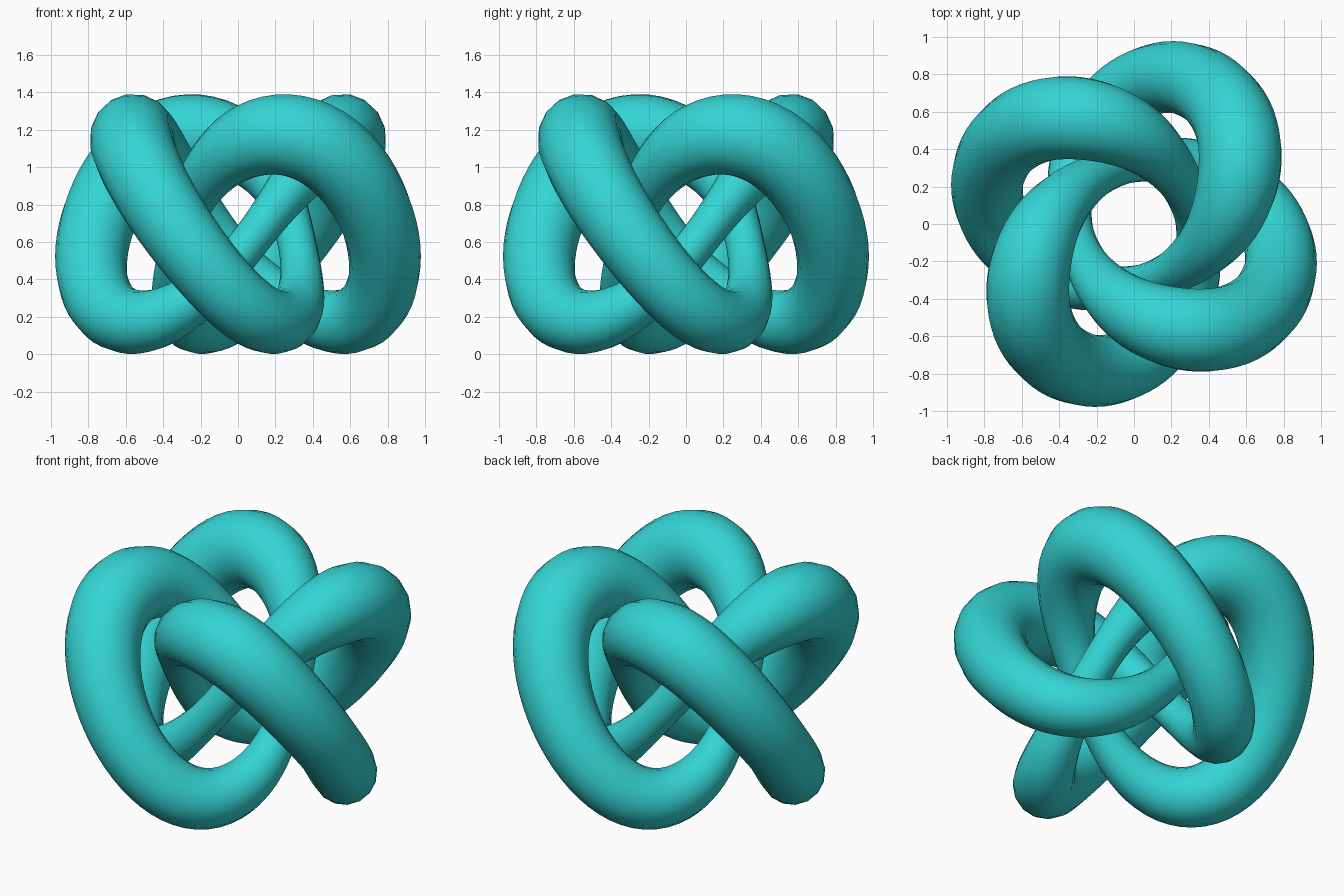
import bpy, math

if "Cube" in bpy.data.objects:
    bpy.data.objects.remove(bpy.data.objects["Cube"])

# Closed path: three turns about z, four in-and-out waves
WAVES, TURNS, STEPS = 4, 3, 240
START = math.radians(-113.5)


def path_point(i):
    phi = 2 * math.pi * WAVES * i / STEPS
    s, c = math.sin(phi), math.cos(phi)
    angle = START + TURNS / WAVES * phi - 0.39 * s + 0.05 * math.sin(2 * phi)
    reach = 0.578 + 0.255 * c - 0.010 * s - 0.005 * math.cos(2 * phi)
    height = 0.673 - 0.5 * (s + 0.012 * math.sin(2 * phi))
    # the tube narrows near the axis and is slimmer along the bottom
    thickness = 0.200 - 0.024 * s + 0.006 * s * s - 0.095 * ((1 - c) / 2) ** 3
    return (reach * math.cos(angle), reach * math.sin(angle), height), thickness


# Knotted tube swept along the path
curve = bpy.data.curves.new("knot_path", "CURVE")
curve.dimensions = "3D"
curve.bevel_depth = 1.0
curve.bevel_resolution = 6
curve.twist_mode = "MINIMUM"
spline = curve.splines.new("POLY")
spline.points.add(STEPS - 1)
for i, p in enumerate(spline.points):
    co, thickness = path_point(i)
    p.co = (*co, 1)
    p.radius = thickness
spline.use_cyclic_u = True
spline.use_smooth = True

knot = bpy.data.objects.new("knotted_tube", curve)
bpy.context.collection.objects.link(knot)
bpy.context.view_layer.objects.active = knot
knot.select_set(True)
bpy.ops.object.convert(target="MESH")
knot = bpy.context.view_layer.objects.active
bpy.ops.object.shade_smooth()

# Single teal colour
teal = bpy.data.materials.new("teal")
teal.diffuse_color = (0.035, 0.66, 0.66, 1)
teal.use_nodes = True
teal.node_tree.nodes["Principled BSDF"].inputs["Base Color"].default_value = teal.diffuse_color
knot.data.materials.clear()
knot.data.materials.append(teal)
